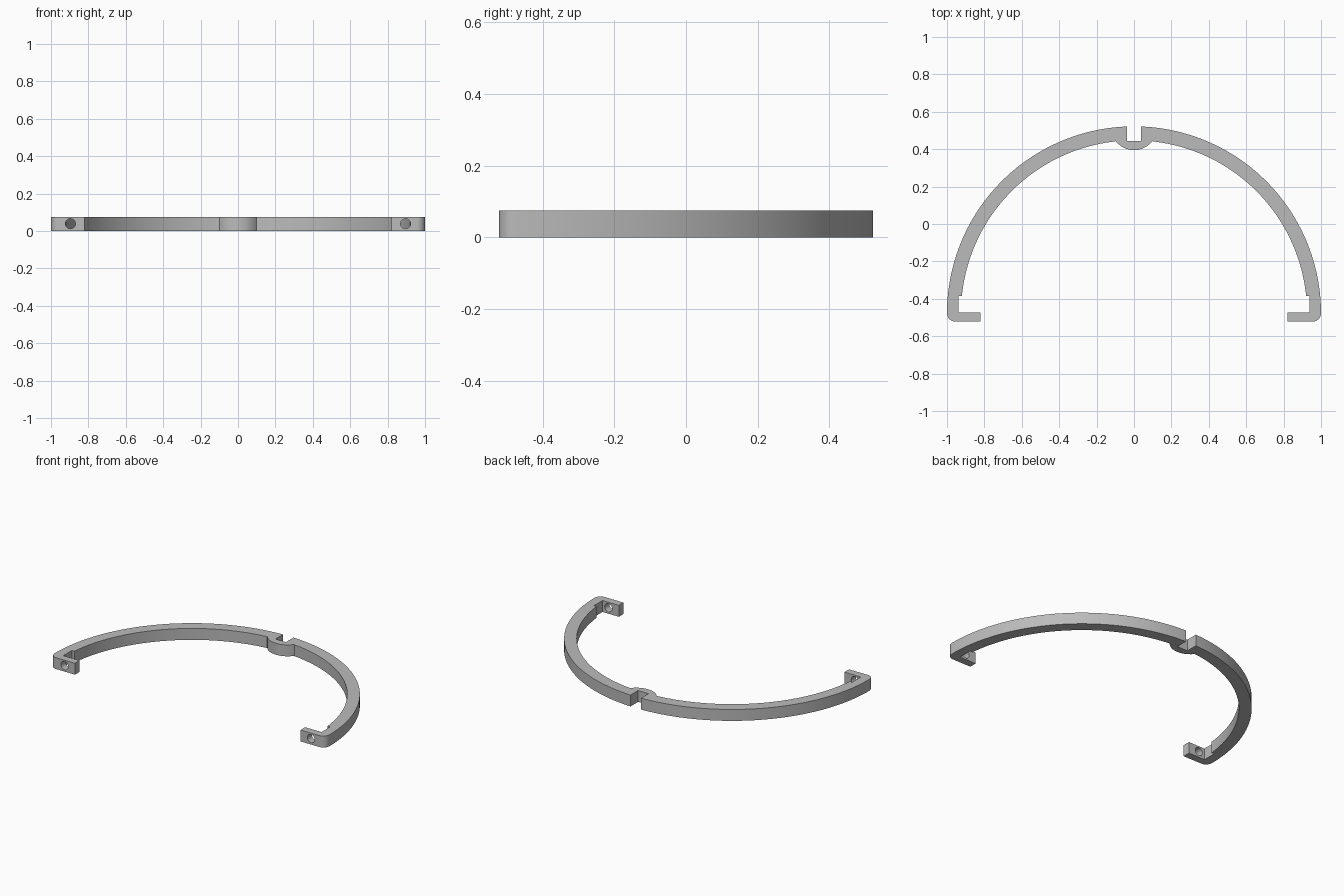
import bpy
import bmesh
from math import sin, cos, asin, pi, radians

cube = bpy.data.objects.get("Cube")
if cube:
    bpy.data.objects.remove(cube)

HEIGHT = 0.075
CENTRE_Y = -0.478          # centre of the ring's arcs
OUTER, INNER = 1.0, 0.925
SLOT = 0.038               # half width of the rear slot
SLOT_FLOOR = 0.443
BUMP_Y, BUMP_R = 0.518, 0.123
STEP_Y, WALL_X = -0.385, 0.939
TAB_X, TAB_BACK, TAB_FRONT = 0.82, -0.474, -0.522
FILLET = 0.045

grey = bpy.data.materials.new("plain grey")
grey.use_nodes = True
colour = (0.5, 0.5, 0.5, 1)
grey.diffuse_color = colour
grey.node_tree.nodes["Principled BSDF"].inputs["Base Color"].default_value = colour


def arc(cx, cy, r, start, end, steps):
    """Points along a circular arc, angles in radians."""
    angles = [start + (end - start) * i / steps for i in range(steps + 1)]
    return [(cx + r * cos(a), cy + r * sin(a)) for a in angles]


def add_object(name, bm):
    bmesh.ops.recalc_face_normals(bm, faces=bm.faces)
    mesh = bpy.data.meshes.new(name)
    bm.to_mesh(mesh)
    bm.free()
    mesh.materials.append(grey)
    obj = bpy.data.objects.new(name, mesh)
    bpy.context.collection.objects.link(obj)
    return obj


# Left half of the outline, from the slot round the outside to the bump
half = [(SLOT, SLOT_FLOOR)]
half += arc(0, CENTRE_Y, OUTER, pi / 2 - asin(SLOT / OUTER), 0, 48)
half += arc(1 - FILLET, TAB_FRONT + FILLET, FILLET, 0, -pi / 2, 8)[1:]
half += [(TAB_X, TAB_FRONT), (TAB_X, TAB_BACK), (WALL_X, TAB_BACK), (WALL_X, STEP_Y)]
bump_x = 0.1
half += arc(0, CENTRE_Y, INNER, asin((STEP_Y - CENTRE_Y) / INNER),
            pi / 2 - asin(bump_x / INNER), 48)
half += arc(0, BUMP_Y, BUMP_R, asin(bump_x / BUMP_R) - pi / 2, -pi / 2, 8)

# Mirror the outline and raise it into a solid clip
outline = half + [(-x, y) for x, y in reversed(half[:-1])]
bm = bmesh.new()
base = bm.faces.new([bm.verts.new((x, y, 0)) for x, y in outline])
raised = bmesh.ops.extrude_face_region(bm, geom=[base], use_keep_orig=True)
top = [v for v in raised["geom"] if isinstance(v, bmesh.types.BMVert)]
bmesh.ops.translate(bm, verts=top, vec=(0, 0, HEIGHT))
clip = add_object("half_ring_clip", bm)

# Round screw holes through both end tabs
for side, label in ((1, "left"), (-1, "right")):
    bm = bmesh.new()
    hole = arc(side * 0.896, 0.039, 0.027, 0, 2 * pi, 32)[:-1]
    rings = [[bm.verts.new((x, y, z)) for x, z in hole]
             for y in (TAB_FRONT - 0.03, TAB_BACK + 0.03)]
    for ring in rings:
        bm.faces.new(ring)
    for i in range(len(hole)):
        j = (i + 1) % len(hole)
        bm.faces.new((rings[0][i], rings[0][j], rings[1][j], rings[1][i]))
    cutter = add_object(label + "_hole_cutter", bm)
    cutter.hide_render = True
    cutter.hide_set(True)
    cut = clip.modifiers.new(label + " hole", "BOOLEAN")
    cut.operation = "DIFFERENCE"
    cut.solver = "EXACT"
    cut.object = cutter

# Apply the cuts and drop the helpers
bpy.ops.object.select_all(action="DESELECT")
clip.select_set(True)
bpy.context.view_layer.objects.active = clip
for cut in list(clip.modifiers):
    cutter = cut.object
    bpy.ops.object.modifier_apply(modifier=cut.name)
    bpy.data.objects.remove(cutter)
bpy.ops.object.shade_smooth_by_angle(angle=radians(30))
